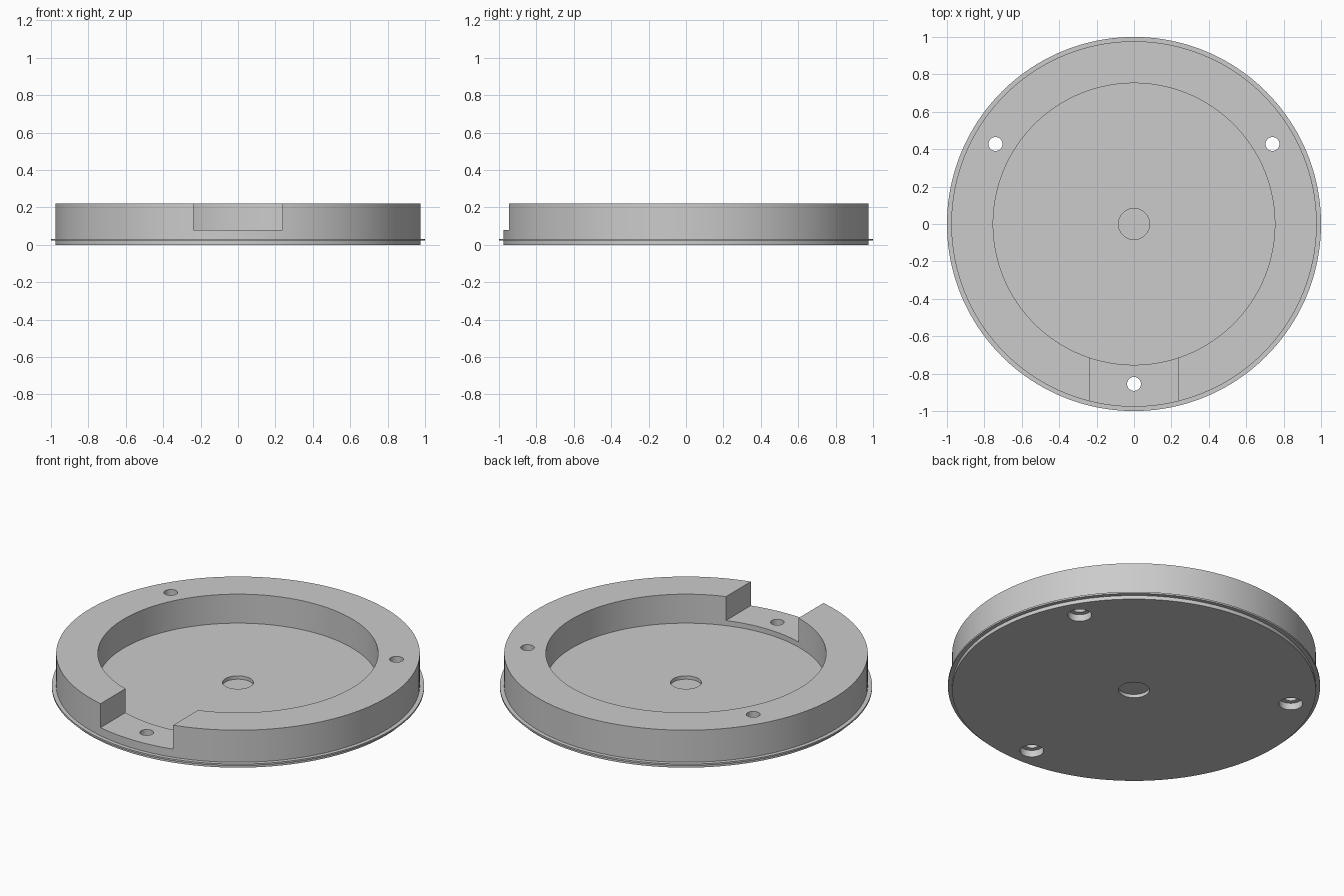
import bpy, bmesh, math

if "Cube" in bpy.data.objects:
    bpy.data.objects.remove(bpy.data.objects["Cube"])

SEG = 160


def lathe(name, profile):
    """Revolve an (r, z) profile around z; its end points lie on the axis."""
    bm = bmesh.new()
    rings = []
    for r, z in profile:
        if r == 0:
            rings.append([bm.verts.new((0, 0, z))] * SEG)
        else:
            rings.append([bm.verts.new((r * math.cos(math.tau * i / SEG),
                                        r * math.sin(math.tau * i / SEG), z))
                          for i in range(SEG)])
    for a, b in zip(rings, rings[1:]):
        for i in range(SEG):
            j = (i + 1) % SEG
            bm.faces.new(dict.fromkeys((a[i], a[j], b[j], b[i])))
    bmesh.ops.recalc_face_normals(bm, faces=bm.faces)
    mesh = bpy.data.meshes.new(name)
    bm.to_mesh(mesh)
    bm.free()
    obj = bpy.data.objects.new(name, mesh)
    bpy.context.collection.objects.link(obj)
    return obj


def cut(target, cutter):
    """Subtract the cutter from the target, then remove it."""
    cutter.hide_render = True
    mod = target.modifiers.new("cut", 'BOOLEAN')
    mod.operation = 'DIFFERENCE'
    mod.solver = 'EXACT'
    mod.object = cutter
    bpy.ops.object.select_all(action='DESELECT')
    bpy.context.view_layer.objects.active = target
    target.select_set(True)
    bpy.ops.object.modifier_apply(modifier=mod.name)
    bpy.data.objects.remove(cutter, do_unlink=True)


# Round tray: raised rim, thin outer flange, thin web in the centre hole
tray = lathe("round_base", [
    (0, 0.02), (0.083, 0.02), (0.083, 0), (0.977, 0),
    (0.977, 0.022), (1.0, 0.022), (1.0, 0.032), (0.977, 0.032),
    (0.977, 0.222), (0.753, 0.222), (0.753, 0.05),
    (0.083, 0.05), (0.083, 0.03), (0, 0.03)])

# Notch through the front of the rim
bpy.ops.mesh.primitive_cube_add(size=1, location=(0, -0.85, 0.23))
notch = bpy.context.object
notch.name = "notch_cutter"
notch.scale = (0.476, 0.5, 0.30)
cut(tray, notch)

# Three screw holes, counterbored from below
for k in range(3):
    angle = math.radians(-90 + 120 * k)
    hole = lathe("screw_hole_cutter", [
        (0, -0.1), (0.064, -0.1), (0.064, 0.04),
        (0.037, 0.04), (0.037, 0.3), (0, 0.3)])
    hole.location = (0.855 * math.cos(angle), 0.855 * math.sin(angle), 0)
    cut(tray, hole)

# Smooth round walls, sharp edges
bpy.ops.object.shade_smooth_by_angle(angle=math.radians(30))
